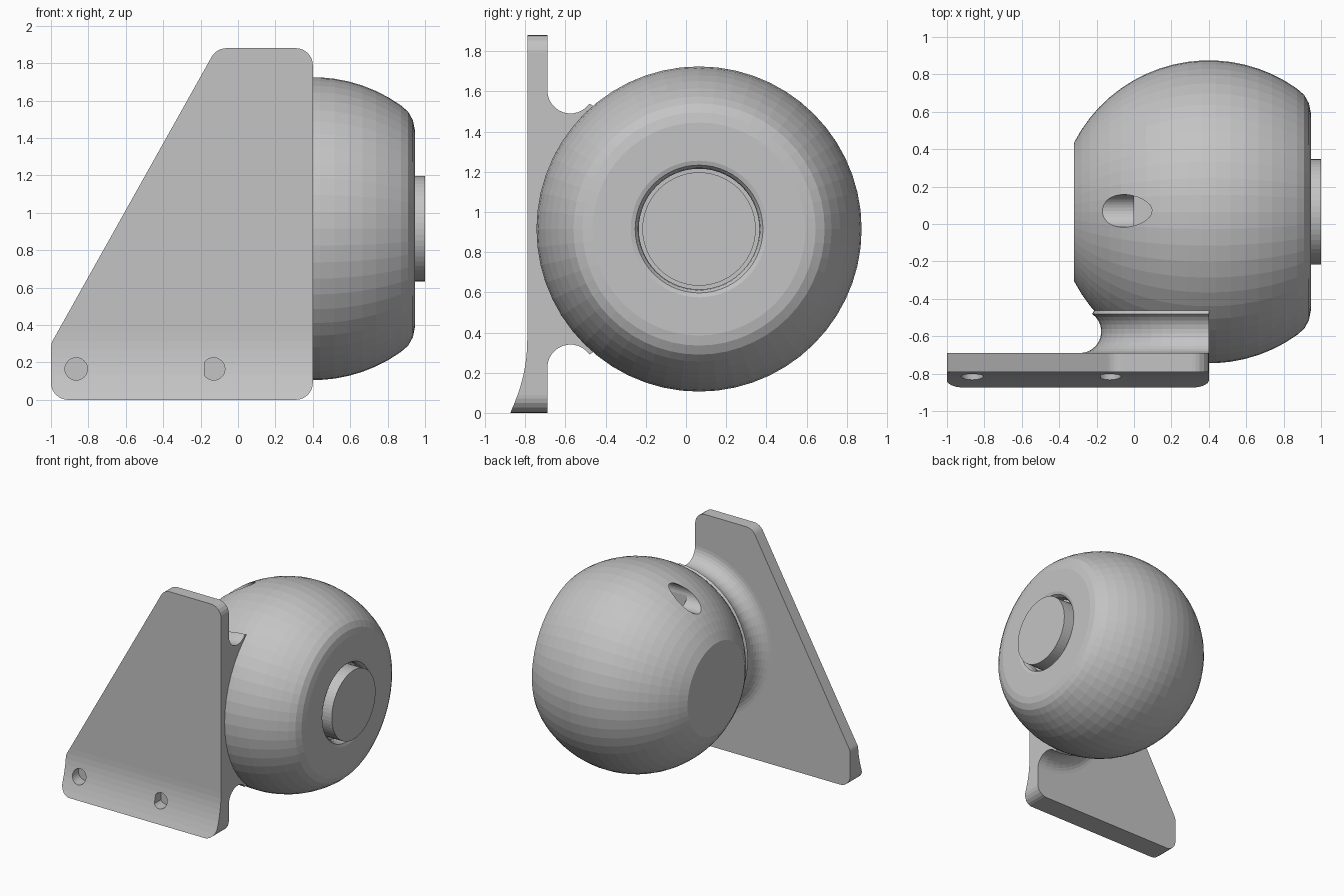
import bpy, bmesh
from math import sin, cos, pi, radians
from mathutils import Vector

if "Cube" in bpy.data.objects:
    bpy.data.objects.remove(bpy.data.objects["Cube"])

GREY = (0.55, 0.55, 0.55, 1)
grey = bpy.data.materials.new("plain_grey")
grey.use_nodes = True
grey.diffuse_color = GREY
grey.node_tree.nodes["Principled BSDF"].inputs["Base Color"].default_value = GREY

SPHERE_X, BALL_Y, BALL_Z, BALL_R = 0.4, 0.065, 0.915, 0.81


def finish(name, bm):
    bmesh.ops.recalc_face_normals(bm, faces=bm.faces)
    mesh = bpy.data.meshes.new(name)
    bm.to_mesh(mesh)
    bm.free()
    mesh.materials.append(grey)
    ob = bpy.data.objects.new(name, mesh)
    bpy.context.collection.objects.link(ob)
    return ob


def prism(name, points, axis, low, high):
    """Extrude an outline: (x, z) points along y, or (y, z) points along x."""
    def place(p, d):
        return (p[0], d, p[1]) if axis == "y" else (d, p[0], p[1])
    bm = bmesh.new()
    ends = [[bm.verts.new(place(p, d)) for p in points] for d in (low, high)]
    for ring in ends:
        bm.faces.new(ring)
    for i in range(len(points)):
        a, b = ends
        bm.faces.new((a[i - 1], a[i], b[i], b[i - 1]))
    return finish(name, bm)


def lathe(profile, axis, steps):
    """Spin (along, radius) points around the x or y axis."""
    bm = bmesh.new()
    verts = [bm.verts.new((a, 0, r) if axis == "x" else (0, a, r)) for a, r in profile]
    edges = [bm.edges.new(pair) for pair in zip(verts, verts[1:])]
    bmesh.ops.spin(bm, geom=verts + edges, cent=(0, 0, 0), angle=2 * pi, steps=steps,
                   axis=(1, 0, 0) if axis == "x" else (0, 1, 0))
    bmesh.ops.remove_doubles(bm, verts=bm.verts, dist=0.0005)
    return bm


def arc(u, v, radius, start, end, count):
    angles = [radians(start + (end - start) * i / count) for i in range(count + 1)]
    return [(u + radius * cos(t), v + radius * sin(t)) for t in angles]


def circle(u, v, radius, count=32):
    return arc(u, v, radius, 0, 360, count)[:-1]


def rounded(corners, radius, count=6):
    """Round every corner of a polygon."""
    out = []
    for i, c in enumerate(corners):
        p = Vector(c)
        a = (Vector(corners[i - 1]) - p).normalized()
        b = (Vector(corners[(i + 1) % len(corners)]) - p).normalized()
        half = a.angle(b) / 2
        centre = p + (a + b).normalized() * radius / sin(half)
        reach = radius * cos(half) / sin(half)
        first, last = p + a * reach - centre, p + b * reach - centre
        for k in range(count + 1):
            d = first.lerp(last, k / count).normalized() * radius
            out.append(tuple(centre + d))
    return out


def boolean(ob, cutter, operation="DIFFERENCE"):
    mod = ob.modifiers.new("cut", "BOOLEAN")
    mod.object, mod.operation, mod.solver = cutter, operation, "EXACT"
    graph = bpy.context.evaluated_depsgraph_get()
    mesh = bpy.data.meshes.new_from_object(ob.evaluated_get(graph))
    ob.modifiers.clear()
    ob.data = mesh
    bpy.data.objects.remove(cutter)


# Mounting plate: rounded outline, trimmed by a side profile with a flared foot
outline = [(-1, 0), (SPHERE_X, 0), (SPHERE_X, 1.88), (-0.115, 1.88), (-1, 0.3)]
plate = prism("mounting_plate", rounded(outline, 0.09), "y", -1, -0.6)
flare = [(-0.79 - 0.085 * (1 - i / 8) ** 2, 0.36 * i / 8) for i in range(9)]
flare[0] = (-0.875, -0.001)
side = flare + [(-0.79, 2), (-0.69, 2), (-0.69, -0.001)]
boolean(plate, prism("side_trim", side, "x", -1.2, 0.6), "INTERSECT")

# Two blind screw holes, the second with a flat on one side
boolean(plate, prism("round_hole", circle(-0.865, 0.165, 0.06), "y", -1, -0.74))
flat_hole = [(x, z) for x, z in circle(-0.13, 0.165, 0.06) if x > -0.18]
boolean(plate, prism("flat_hole", flat_hole, "y", -1, -0.74))

# Ball housing: truncated sphere with a rounded face and a recess for the disc
profile = [(-0.32, 0)]
profile += arc(SPHERE_X, 0, BALL_R, 152.7, 54.5, 18)
profile += [(0.91, 0.625), (0.935, 0.58), (0.945, 0.53), (0.945, 0.34)]
profile += [(0.938, 0.318), (0.92, 0.305), (0.89, 0.3), (0.86, 0.3), (0.86, 0)]
bm = lathe(profile, "x", 56)
bmesh.ops.translate(bm, verts=bm.verts, vec=(0, BALL_Y, BALL_Z))
ball = finish("ball_housing", bm)

# Side port in the ball with a stepped floor
boolean(ball, prism("port", circle(0.07, 1.577, 0.0875), "x", -0.7, 0.2))
step = [(-0.015, 1.42), (0.155, 1.42), (0.155, 1.577), (-0.015, 1.577)]
boolean(ball, prism("port_step", step, "x", 0, 0.2))

# Front disc standing in the recess
prism("front_disc", circle(BALL_Y, BALL_Z, 0.282, 56), "x", 0.85, 1.0)

# Neck: half of a waisted collar joining the ball to the plate
neck_profile = [(-0.71, 0), (-0.71, 0.69)]
neck_profile += arc(-0.575, 0.69, 0.115, 180, 325, 12) + [(-0.44, 0.6), (-0.44, 0)]
bm = lathe(neck_profile, "y", 56)
bmesh.ops.bisect_plane(bm, geom=bm.verts[:] + bm.edges[:] + bm.faces[:], dist=0.0001,
                       plane_co=(0, 0, 0), plane_no=(1, 0, 0), clear_outer=True)
bmesh.ops.holes_fill(bm, edges=[e for e in bm.edges if e.is_boundary], sides=0)
bmesh.ops.translate(bm, verts=bm.verts, vec=(SPHERE_X, 0, BALL_Z))
finish("neck", bm)
